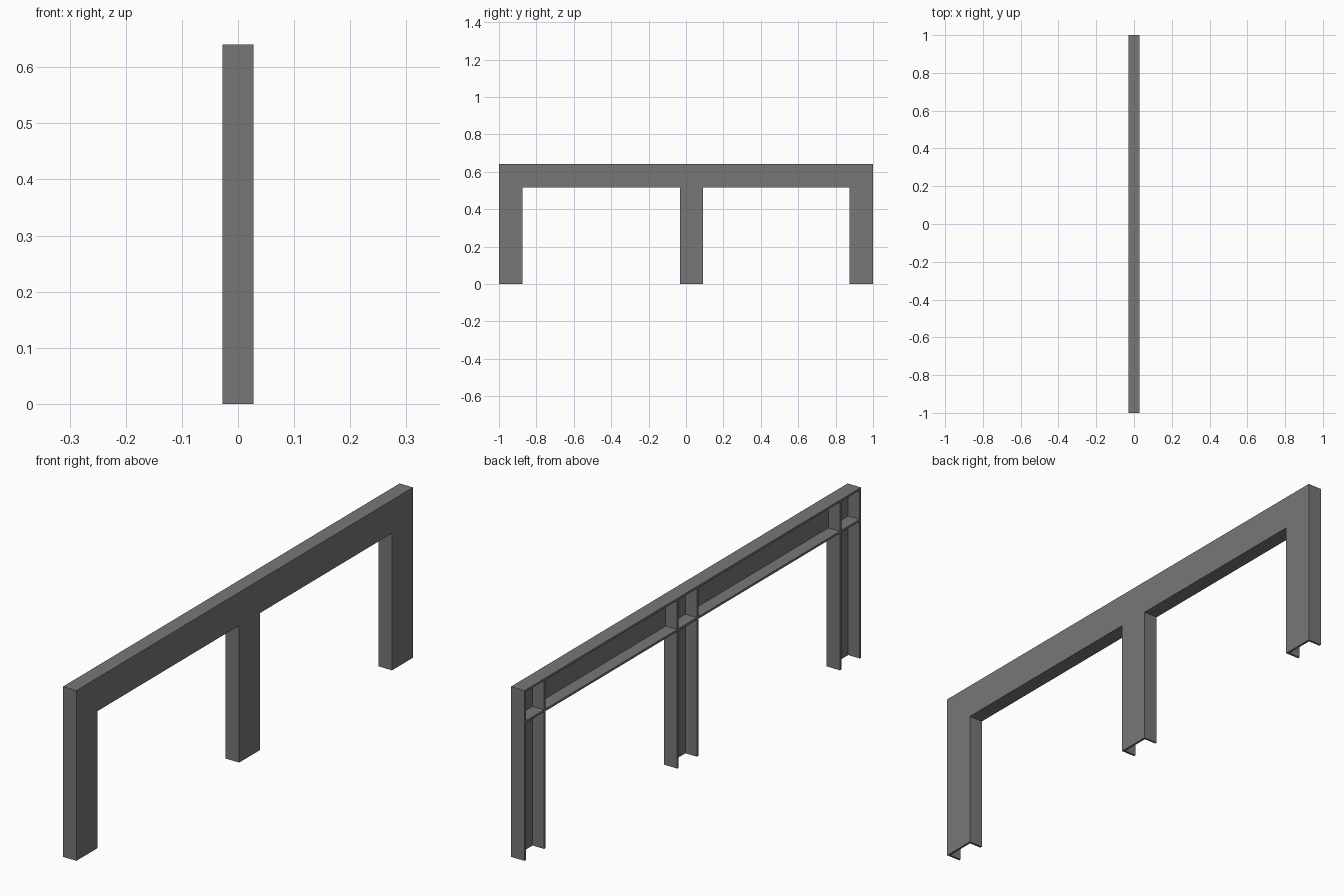
import bpy
import bmesh

cube = bpy.data.objects.get("Cube")
if cube:
    bpy.data.objects.remove(cube, do_unlink=True)

# Main dimensions
HALF_X = 0.028       # half the channel width
HALF_Y = 1.0         # half the beam length
TOP = 0.64           # top of the frame
DEPTH = 0.125        # channel depth
WALL = 0.008         # plate thickness
UNDER = TOP - DEPTH  # underside of the beam
WEB_X = HALF_X - WALL
LEGS = {"front": -HALF_Y, "middle": -0.033, "back": HALF_Y - DEPTH}

# Painted steel
steel = bpy.data.materials.new("steel grey")
steel.use_nodes = True
color = (0.185, 0.185, 0.185, 1)
steel.diffuse_color = color
steel.node_tree.nodes["Principled BSDF"].inputs["Base Color"].default_value = color


def plate(name, outline, thickness):
    """Extrude a flat outline along x, from its own x towards +x."""
    bm = bmesh.new()
    face = bm.faces.new([bm.verts.new(p) for p in outline])
    grown = bmesh.ops.extrude_face_region(bm, geom=[face])["geom"]
    moved = [v for v in grown if isinstance(v, bmesh.types.BMVert)]
    bmesh.ops.translate(bm, verts=moved, vec=(thickness, 0, 0))
    bmesh.ops.recalc_face_normals(bm, faces=bm.faces)
    mesh = bpy.data.meshes.new(name)
    bm.to_mesh(mesh)
    bm.free()
    mesh.materials.append(steel)
    obj = bpy.data.objects.new(name, mesh)
    bpy.context.collection.objects.link(obj)
    return obj


def flange(name, y0, y1, z0, z1):
    """Flange reaching from the web to the open side of the channel."""
    x = -HALF_X
    plate(name, [(x, y0, z0), (x, y1, z0), (x, y1, z1), (x, y0, z1)],
          WEB_X + HALF_X)


# Continuous web of beam and legs
outline = [(WEB_X, HALF_Y, TOP), (WEB_X, -HALF_Y, TOP)]
for y in LEGS.values():
    if y > -HALF_Y:
        outline.append((WEB_X, y, UNDER))
    outline += [(WEB_X, y, 0), (WEB_X, y + DEPTH, 0)]
    if y + DEPTH < HALF_Y:
        outline.append((WEB_X, y + DEPTH, UNDER))
plate("frame_web", outline, WALL)

# Beam flanges
flange("beam_top_flange", -HALF_Y, HALF_Y, TOP - WALL, TOP)
flange("beam_bottom_flange", -HALF_Y, HALF_Y, UNDER, UNDER + WALL)

# Leg flanges, carried on above the lower beam flange
for leg, y in LEGS.items():
    for side, y0 in (("near", y), ("far", y + DEPTH - WALL)):
        flange(f"{leg}_leg_{side}_flange", y0, y0 + WALL, 0, UNDER)
        flange(f"{leg}_stiffener_{side}", y0, y0 + WALL, UNDER + WALL, TOP - WALL)
